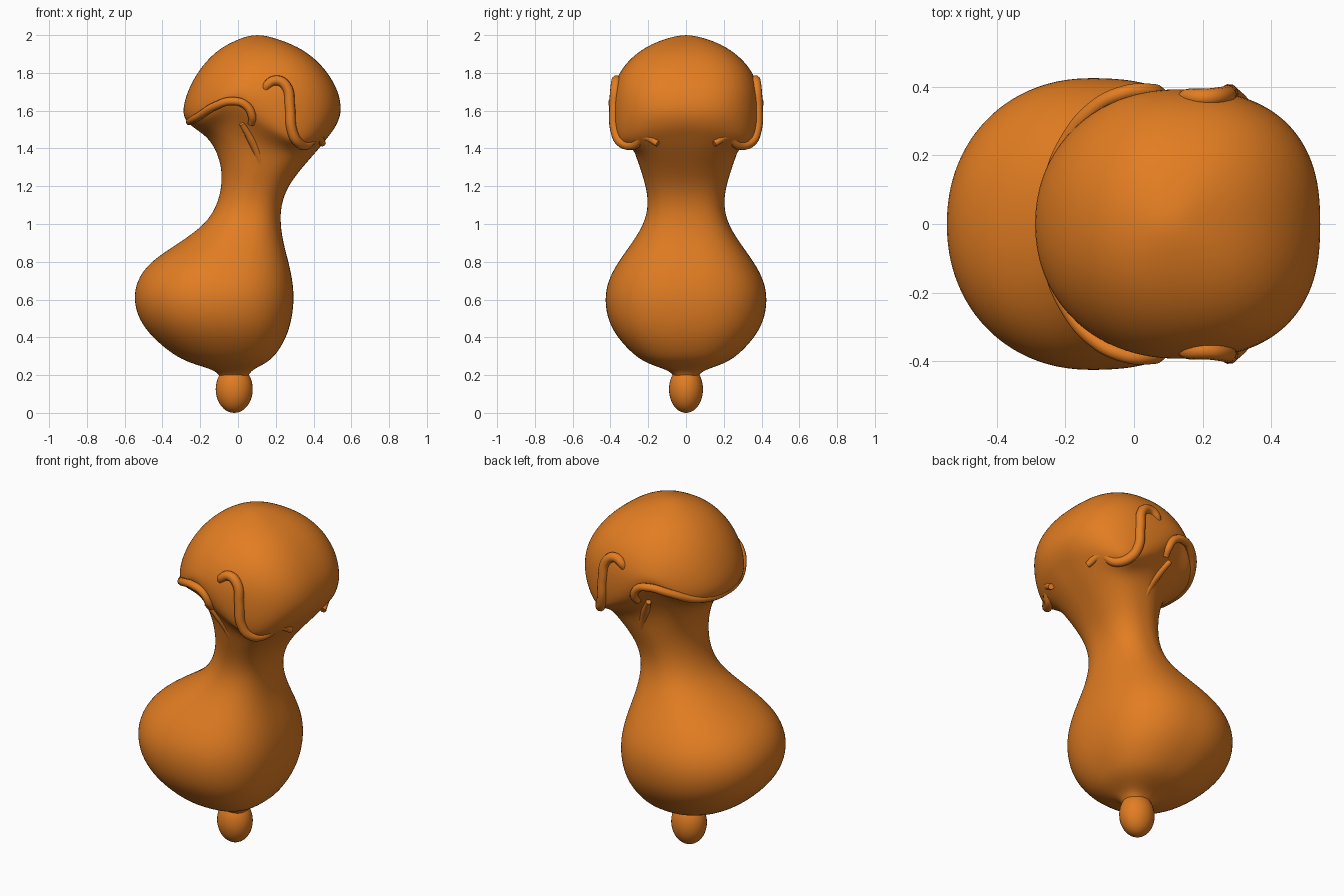
import bpy, bmesh, math

cube = bpy.data.objects.get("Cube")
if cube:
    bpy.data.objects.remove(cube, do_unlink=True)

orange = bpy.data.materials.new("warm_orange")
orange.use_nodes = True
colour = (0.76, 0.205, 0.016, 1)
orange.diffuse_color = colour
orange.node_tree.nodes["Principled BSDF"].inputs["Base Color"].default_value = colour


def activate(obj):
    bpy.ops.object.select_all(action='DESELECT')
    obj.select_set(True)
    bpy.context.view_layer.objects.active = obj


def power(value, n):
    return math.copysign(abs(value) ** (2 / n), value)


def bell(value, middle, width):
    return math.exp(-((value - middle) / width) ** 2)


def lift(x, z):
    """Wave the lower edge of the cap: up over the neck, down behind the ears."""
    wave = 0.11 * bell(x, -0.02, 0.12) - 0.085 * bell(x, 0.33, 0.13)
    return wave * bell(z, 1.54, 0.12)


def loft(name, rings, sides=48):
    """Skin a stack of rounded sections: height, left, right, half depth."""
    bm = bmesh.new()
    loops = []
    for z, left, right, depth in rings:
        loop = []
        for i in range(sides):
            a = math.tau * i / sides
            # sections are boxier at the back than at the face
            n = 2.5 if math.cos(a) > 0 else 2.1
            x = (left + right) / 2 + (right - left) / 2 * power(math.cos(a), n)
            y = depth * power(math.sin(a), n)
            wave = lift(x, z) * min(1, abs(y) / 0.25)
            loop.append(bm.verts.new((x, y, z + wave)))
        loops.append(loop)
    for low, high in zip(loops, loops[1:]):
        for i in range(sides):
            j = (i + 1) % sides
            bm.faces.new((low[i], low[j], high[j], high[i]))
    bm.faces.new(loops[0][::-1])
    bm.faces.new(loops[-1])
    mesh = bpy.data.meshes.new(name)
    bm.to_mesh(mesh)
    bm.free()
    obj = bpy.data.objects.new(name, mesh)
    bpy.context.collection.objects.link(obj)
    mesh.materials.append(orange)
    smooth = obj.modifiers.new("smooth", 'SUBSURF')
    smooth.levels = smooth.render_levels = 2
    activate(obj)
    bpy.ops.object.shade_smooth()


def ridge(name, points, thickness, side=1):
    """Round cord following points of x, depth, z and relative radius."""
    curve = bpy.data.curves.new(name, 'CURVE')
    curve.dimensions = '3D'
    curve.bevel_depth = thickness
    curve.bevel_resolution = 3
    curve.resolution_u = 8
    curve.use_fill_caps = True
    spline = curve.splines.new('BEZIER')
    spline.bezier_points.add(len(points) - 1)
    for knot, (x, y, z, size) in zip(spline.bezier_points, points):
        knot.co = (x, y * side, z)
        knot.radius = size
        knot.handle_left_type = knot.handle_right_type = 'AUTO'
    obj = bpy.data.objects.new(name, curve)
    bpy.context.collection.objects.link(obj)
    curve.materials.append(orange)
    activate(obj)
    bpy.ops.object.convert(target='MESH')
    bpy.ops.object.shade_smooth()


# Swollen belly and slender neck flowing into the domed head
body_rings = [
    (.16, -.08, .04, .05), (.215, -.103, .06, .07), (.24, -.17, .1, .14),
    (.265, -.255, .15, .21), (.305, -.34, .2, .275), (.395, -.45, .255, .362),
    (.49, -.525, .285, .415), (.6, -.555, .298, .432), (.7, -.537, .29, .415),
    (.8, -.47, .268, .36), (.9, -.31, .24, .285), (1, -.17, .224, .222),
    (1.1, -.11, .227, .198), (1.2, -.086, .263, .212), (1.3, -.086, .34, .245),
    (1.4, -.12, .43, .275), (1.46, -.165, .475, .325), (1.5, -.22, .507, .365),
    (1.54, -.278, .53, .385), (1.6, -.297, .55, .395), (1.7, -.27, .535, .393),
    (1.8, -.218, .478, .357), (1.88, -.153, .405, .292), (1.94, -.08, .315, .21),
    (1.98, .005, .21, .115), (2.0, .07, .135, .03),
]
loft("body_and_head", body_rings)

# Small egg-shaped foot
bpy.ops.mesh.primitive_uv_sphere_add(segments=32, ring_count=20, radius=1,
                                     location=(-.02, 0, .125))
foot = bpy.context.object
foot.name = "foot_bulb"
foot.scale = (.098, .09, .125)
foot.data.materials.append(orange)
bpy.ops.object.shade_smooth()

# Brim wrapping round the front of the head, curling down at both sides
half_brim = [
    (.07, .345, 1.53, .8), (.075, .375, 1.57, 1), (.04, .388, 1.63, 1),
    (-.03, .382, 1.65, 1), (-.12, .335, 1.625, 1), (-.2, .235, 1.575, 1),
    (-.243, .13, 1.55, .9),
]
other_half = [(x, -y, z, size) for x, y, z, size in reversed(half_brim)]
ridge("front_brim", half_brim + [(-.258, 0, 1.54, .8)] + other_half, .022)

# Ear-like curls that trail into a wave at the back, and neck tendons
ear_curl = [
    (.14, .36, 1.69, .5), (.155, .37, 1.735, .9), (.205, .368, 1.76, 1),
    (.255, .373, 1.73, 1), (.275, .38, 1.62, 1), (.285, .375, 1.5, 1),
    (.315, .345, 1.435, 1), (.36, .28, 1.42, 1), (.415, .22, 1.465, 1),
    (.45, .15, 1.425, .6),
]
tendon = [
    (.02, .32, 1.53, .6), (.07, .275, 1.45, 1), (.11, .24, 1.36, 1),
    (.125, .205, 1.25, .9), (.125, .172, 1.12, .6),
]
for label, side in (("left", 1), ("right", -1)):
    ridge(label + "_ear_curl", ear_curl, .027, side)
    ridge(label + "_neck_tendon", tendon, .024, side)
